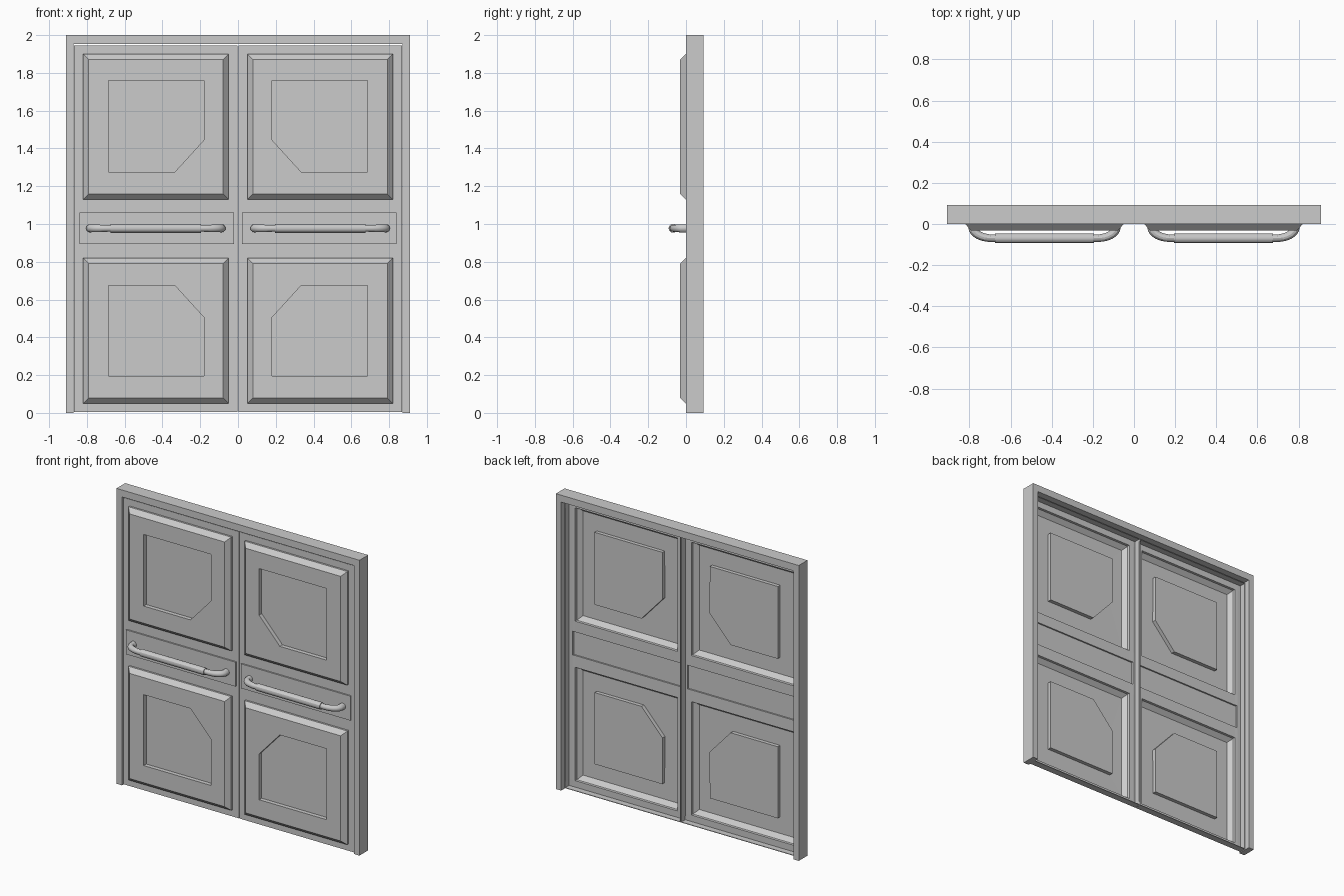
import bpy, bmesh
from math import sin, cos, pi

if "Cube" in bpy.data.objects:
    bpy.data.objects.remove(bpy.data.objects["Cube"])

FRONT = 0.012   # y of the flat door sheet


def add_object(name, bm):
    me = bpy.data.meshes.new(name)
    bm.to_mesh(me)
    bm.free()
    ob = bpy.data.objects.new(name, me)
    bpy.context.collection.objects.link(ob)
    return ob


def mirror_x(ob):
    m = ob.modifiers.new("mirror", 'MIRROR')
    m.use_mirror_merge = False


def face(bm, pts):
    return bm.faces.new([bm.verts.new(p) for p in pts])


def ring(bm, a, ya, b, yb):
    # Wall between two outlines with equal point counts
    for i in range(len(a)):
        j = (i + 1) % len(a)
        pts = []
        for (x, z), y in ((a[i], ya), (a[j], ya), (b[j], yb), (b[i], yb)):
            if (x, y, z) not in pts:
                pts.append((x, y, z))
        face(bm, pts)


# Door frame: upside-down U
bm = bmesh.new()
outline = [(-.91, 0), (-.87, 0), (-.87, 1.953), (.87, 1.953),
           (.87, 0), (.91, 0), (.91, 2), (-.91, 2)]
f = face(bm, [(x, 0, z) for x, z in outline])
new = bmesh.ops.extrude_face_region(bm, geom=[f], use_keep_orig=True)["geom"]
bmesh.ops.translate(bm, vec=(0, .093, 0),
                    verts=[v for v in new if isinstance(v, bmesh.types.BMVert)])
bmesh.ops.recalc_face_normals(bm, faces=bm.faces)
add_object("door_frame", bm)

# Door leaf: flat sheet with openings for two panels and the handle plate
bm = bmesh.new()
xs = [.002, .02, .05, .82, .84, .868]
zs = [.004, .05, .82, .895, 1.06, 1.13, 1.90, 1.945]
for i in range(5):
    for k in range(7):
        if (i == 2 and k in (1, 5)) or (i in (1, 2, 3) and k == 3):
            continue
        x0, x1, z0, z1 = xs[i], xs[i + 1], zs[k], zs[k + 1]
        face(bm, [(x, FRONT, z) for x, z in ((x0, z0), (x1, z0), (x1, z1), (x0, z1))])


def panel(z0, z1, window):
    # Bevelled raised panel with a sunken five-sided window, listed from the cut corner
    def rect(d):
        return [(.05 + d, z0 + d), (.82 - d, z0 + d), (.82 - d, z1 - d), (.05 + d, z1 - d)]
    outer, top = rect(0), rect(.029)
    ring(bm, outer, FRONT, outer, -.001)
    ring(bm, outer, -.001, top, -.031)
    # Match each window point with its nearest panel corner
    cx, cz = .435, (z0 + z1) / 2
    near = [top[(1 if x > cx else 0) if z < cz else (2 if x > cx else 3)] for x, z in window]
    ring(bm, near, -.031, window, -.031)
    ring(bm, window, -.031, window, -.003)
    face(bm, [(x, -.003, z) for x, z in window])


panel(1.13, 1.90, [(.18, 1.445), (.335, 1.275), (.685, 1.275), (.685, 1.76), (.18, 1.76)])
panel(.05, .82, [(.18, .505), (.335, .675), (.685, .675), (.685, .195), (.18, .195)])

# Handle plate, pressed slightly forward
plate = [(x, .895) for x in xs[1:5]] + [(x, 1.06) for x in reversed(xs[1:5])]
ring(bm, plate, FRONT, plate, .002)
face(bm, [(x, .002, z) for x, z in plate])

# Weld, then fold a rim backwards round the leaf
bmesh.ops.remove_doubles(bm, verts=bm.verts, dist=1e-5)
rim = bmesh.ops.extrude_edge_only(bm, edges=[e for e in bm.edges if e.is_boundary])["geom"]
for v in rim:
    if isinstance(v, bmesh.types.BMVert):
        v.co.y = .058
bmesh.ops.recalc_face_normals(bm, faces=bm.faces)
bm.faces.ensure_lookup_table()
if bm.faces[0].normal.y > 0:
    bmesh.ops.reverse_faces(bm, faces=bm.faces)
doors = add_object("door_leaves", bm)
s = doors.modifiers.new("thickness", 'SOLIDIFY')
s.thickness = .004
s.offset = -1
mirror_x(doors)


# Handles: bent tube and thicker grip
def tube(name, pts, radius):
    cu = bpy.data.curves.new(name, 'CURVE')
    cu.dimensions = '3D'
    cu.bevel_depth = radius
    cu.bevel_resolution = 4
    cu.use_fill_caps = True
    sp = cu.splines.new('POLY')
    sp.points.add(len(pts) - 1)
    for p, (x, y, r) in zip(sp.points, pts):
        p.co = (x, y, .977, 1)
        p.radius = r
    ob = bpy.data.objects.new(name, cu)
    bpy.context.collection.objects.link(ob)
    # Turn into a mesh so it can be shaded and mirrored
    bpy.context.view_layer.objects.active = ob
    bpy.ops.object.select_all(action='DESELECT')
    ob.select_set(True)
    bpy.ops.object.convert(target='MESH')
    ob = bpy.context.view_layer.objects.active
    bpy.ops.object.shade_smooth_by_angle()
    mirror_x(ob)


bend = [(.69 + .093 * cos(t * pi / 16), -.018 - .051 * sin(t * pi / 16), 1.2 - .025 * t)
        for t in range(9)]
half = [(.783, .004, 1.2)] + bend
tube("handle_bar", half + [(.87 - x, y, r) for x, y, r in reversed(half)], .018)
tube("handle_grip", [(.195, -.069, 1), (.675, -.069, 1)], .0235)
